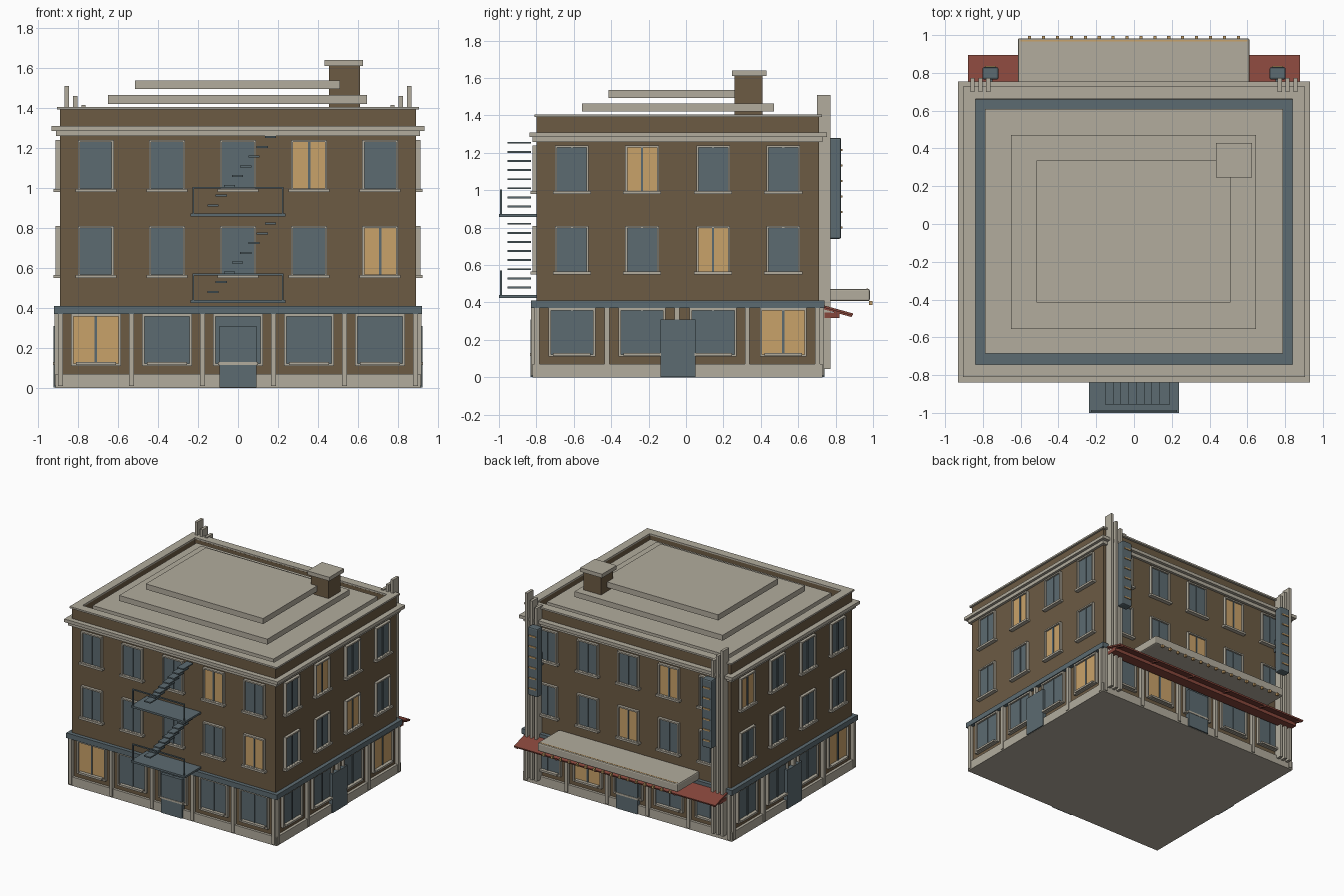
import bpy, bmesh, math
from mathutils import Matrix, Vector

if "Cube" in bpy.data.objects:
    bpy.data.objects.remove(bpy.data.objects["Cube"])


def mat(name, r, g, b):
    lin = lambda c: (c / 255 / 12.92) if c < 11 else ((c / 255 + 0.055) / 1.055) ** 2.4
    m = bpy.data.materials.new(name)
    m.diffuse_color = (lin(r), lin(g), lin(b), 1)
    m.use_nodes = True
    m.node_tree.nodes["Principled BSDF"].inputs["Base Color"].default_value = m.diffuse_color
    return m


BROWN = mat("brown_brick", 108, 91, 68)
STONE = mat("pale_stone", 178, 172, 157)
BLUE = mat("slate_blue", 92, 107, 113)
AMBER = mat("lit_amber", 201, 162, 106)
RED = mat("awning_red", 134, 70, 59)

parts = {}


def box(name, m, x0, x1, y0, y1, z0, z1, tilt=0):
    """Add a box to the named part."""
    bm = parts.setdefault(name, (bmesh.new(), m))[0]
    c = Vector(((x0 + x1) / 2, (y0 + y1) / 2, (z0 + z1) / 2))
    M = (Matrix.Translation(c) @ Matrix.Rotation(tilt, 4, 'X')
         @ Matrix.Diagonal((abs(x1 - x0), abs(y1 - y0), abs(z1 - z0), 1)))
    bmesh.ops.create_cube(bm, size=1, matrix=M)


X, YF, YB = 0.89, -0.80, 0.71


def wall_box(side, name, m, u0, u1, d0, d1, z0, z1):
    """Box placed on a wall: u runs along the wall, d sticks out of it."""
    name = side + "_" + name
    if side == "front":
        box(name, m, u0, u1, YF - d1, YF - d0, z0, z1)
    elif side == "back":
        box(name, m, u0, u1, YB + d0, YB + d1, z0, z1)
    elif side == "right":
        box(name, m, X + d0, X + d1, u0, u1, z0, z1)
    else:
        box(name, m, -X - d1, -X - d0, u0, u1, z0, z1)


def window(side, u, w, z0, z1, t, lit):
    """Glass, mullion, four frame bars and a sill."""
    h = w / 2
    g = h - t
    wall_box(side, "lit_glass" if lit else "glass", AMBER if lit else BLUE,
             u - g, u + g, -0.01, 0.008, z0 + t, z1 - t)
    wall_box(side, "mullions", BLUE, u - 0.006, u + 0.006, 0, 0.014, z0 + t, z1 - t)
    for a, b in ((u - h, u - g), (u + g, u + h)):
        wall_box(side, "window_frames", STONE, a, b, -0.01, 0.022, z0, z1)
    for a, b in ((z0, z0 + t), (z1 - t, z1)):
        wall_box(side, "window_frames", STONE, u - g, u + g, -0.01, 0.022, a, b)


def ring(name, m, x, y0, y1, t, z0, z1):
    """Rectangular ring of four bars."""
    box(name, m, -x, x, y0, y0 + t, z0, z1)
    box(name, m, -x, x, y1 - t, y1, z0, z1)
    for s in (-1, 1):
        box(name, m, s * x, s * (x - t), y0 + t, y1 - t, z0, z1)


# main block, plinth, belt band, cornice
box("main_block", BROWN, -X, X, YF, YB, 0.005, 1.32)
box("plinth", STONE, -0.912, 0.912, YF - 0.02, YB + 0.02, 0, 0.07)
box("belt_band", BLUE, -0.92, 0.92, YF - 0.03, YB + 0.03, 0.37, 0.41)
box("cornice_lower", STONE, -0.91, 0.91, YF - 0.02, YB + 0.02, 1.258, 1.285)
box("cornice", STONE, -0.932, 0.932, -0.838, 0.755, 1.285, 1.31)

# parapet and roof
ring("parapet", BROWN, X, YF, YB, 0.05, 1.31, 1.392)
ring("parapet_cap", STONE, 0.905, -0.81, 0.728, 0.067, 1.392, 1.405)
box("roof_gutter", BLUE, -0.84, 0.84, -0.75, 0.66, 1.318, 1.326)
box("roof_slab", STONE, -0.79, 0.79, -0.685, 0.61, 1.32, 1.395)
box("roof_tier_low", STONE, -0.65, 0.645, -0.555, 0.47, 1.42, 1.463)
box("roof_tier_high", STONE, -0.515, 0.51, -0.415, 0.335, 1.493, 1.537)
box("chimney", BROWN, 0.455, 0.61, 0.26, 0.41, 1.395, 1.61)
box("chimney_cap", STONE, 0.433, 0.625, 0.247, 0.43, 1.61, 1.64)

# windows, pilasters and door of each wall; lit windows as (row, column)
LONG = [-0.71, -0.355, 0, 0.355, 0.71]
SHORT = [-0.61, -0.235, 0.145, 0.52]
LIT = {"front": {(0, 0), (1, 4), (2, 3)}, "back": {(0, 3), (1, 2), (2, 1)},
       "right": {(0, 3), (1, 2), (2, 1)}, "left": {(0, 0), (2, 3)}}
for side, lit in LIT.items():
    is_long = side in ("front", "back")
    cols = LONG if is_long else SHORT
    for i, u in enumerate(cols):
        window(side, u, 0.25, 0.11, 0.37, 0.012, (0, i) in lit)
        wall_box(side, "shop_sills", STONE, u - 0.1, u + 0.1, 0, 0.034, 0.115, 0.13)
        for row, z in ((1, 0.555), (2, 0.985)):
            window(side, u, 0.18, z, z + 0.255, 0.011, (row, i) in lit)
            wall_box(side, "sills", STONE, u - 0.102, u + 0.102, 0, 0.032, z - 0.006, z + 0.01)
    step = cols[1] - cols[0]
    for i in range(len(cols) + 1):
        u = cols[0] + (i - 0.5) * step
        wall_box(side, "pilasters", STONE, u - 0.013, u + 0.013, -0.01, 0.028, 0.01, 0.37)
    c = 0 if is_long else -0.042
    wall_box(side, "door", BLUE, c - 0.093, c + 0.093, -0.01, 0.031, 0.002, 0.31)

# fire escape: two landings with rails and stairs
for z in (0.425, 0.858):
    box("fire_escape_landings", BLUE, -0.237, 0.237, -1.0, -0.80, z, z + 0.015)
    box("fire_escape_rails", BLUE, -0.225, 0.225, -0.995, -0.985, z + 0.138, z + 0.147)
    for s in (-1, 1):
        box("fire_escape_rails", BLUE, s * 0.22, s * 0.228, -0.995, -0.985, z, z + 0.147)
    for i in range(8):
        x, zs = -0.125 + i * 0.041, z + 0.05 + i * 0.0487
        box("fire_escape_steps", BLUE, x - 0.028, x + 0.028, -0.955, -0.83, zs, zs + 0.01)

# rear corner piers, hanging signs with small lamps
for s in (-1, 1):
    for x, top in ((0.855, 1.51), (0.813, 1.46), (0.772, 1.413)):
        box("rear_piers", STONE, s * (x - 0.011), s * (x + 0.011), 0.70, 0.773, 0.045, top)
    box("sign_right" if s > 0 else "sign_left", BLUE, s * 0.717, s * 0.803, 0.765, 0.83, 0.74, 1.28)
    for i in range(6):
        z = 0.80 + i * 0.083
        box("sign_lamps", AMBER, s * 0.73, s * 0.79, 0.825, 0.837, z - 0.005, z + 0.005)
    box("sign_brackets", BLUE, s * 0.75, s * 0.77, 0.70, 0.78, 0.95, 1.05)

# rear canopy with a row of bulbs
box("canopy", STONE, -0.615, 0.612, 0.71, 0.983, 0.407, 0.473)
box("canopy_strip", AMBER, -0.60, 0.60, 0.966, 0.974, 0.47, 0.4745)
for i in range(16):
    x = -0.552 + i * 0.0736
    box("canopy_bulbs", AMBER, x - 0.008, x + 0.008, 0.978, 0.996, 0.387, 0.407)

# red rear awning with lower valance and ribs
box("awning", RED, -0.88, 0.88, 0.725, 0.895, 0.352, 0.364, tilt=-0.27)
box("awning_valance", RED, -0.87, 0.87, 0.74, 0.822, 0.318, 0.345)
for i in range(6):
    x = -0.86 + i * 0.344
    box("awning_ribs", RED, x - 0.008, x + 0.008, 0.73, 0.89, 0.343, 0.355, tilt=-0.27)

# turn every part into an object
for name, (bm, m) in parts.items():
    me = bpy.data.meshes.new(name)
    bmesh.ops.recalc_face_normals(bm, faces=bm.faces)
    bm.to_mesh(me)
    bm.free()
    me.materials.append(m)
    ob = bpy.data.objects.new(name, me)
    bpy.context.collection.objects.link(ob)
    if name in ("canopy", "sign_left", "sign_right"):
        bev = ob.modifiers.new("soft_edges", 'BEVEL')
        bev.width, bev.segments = 0.01, 2
